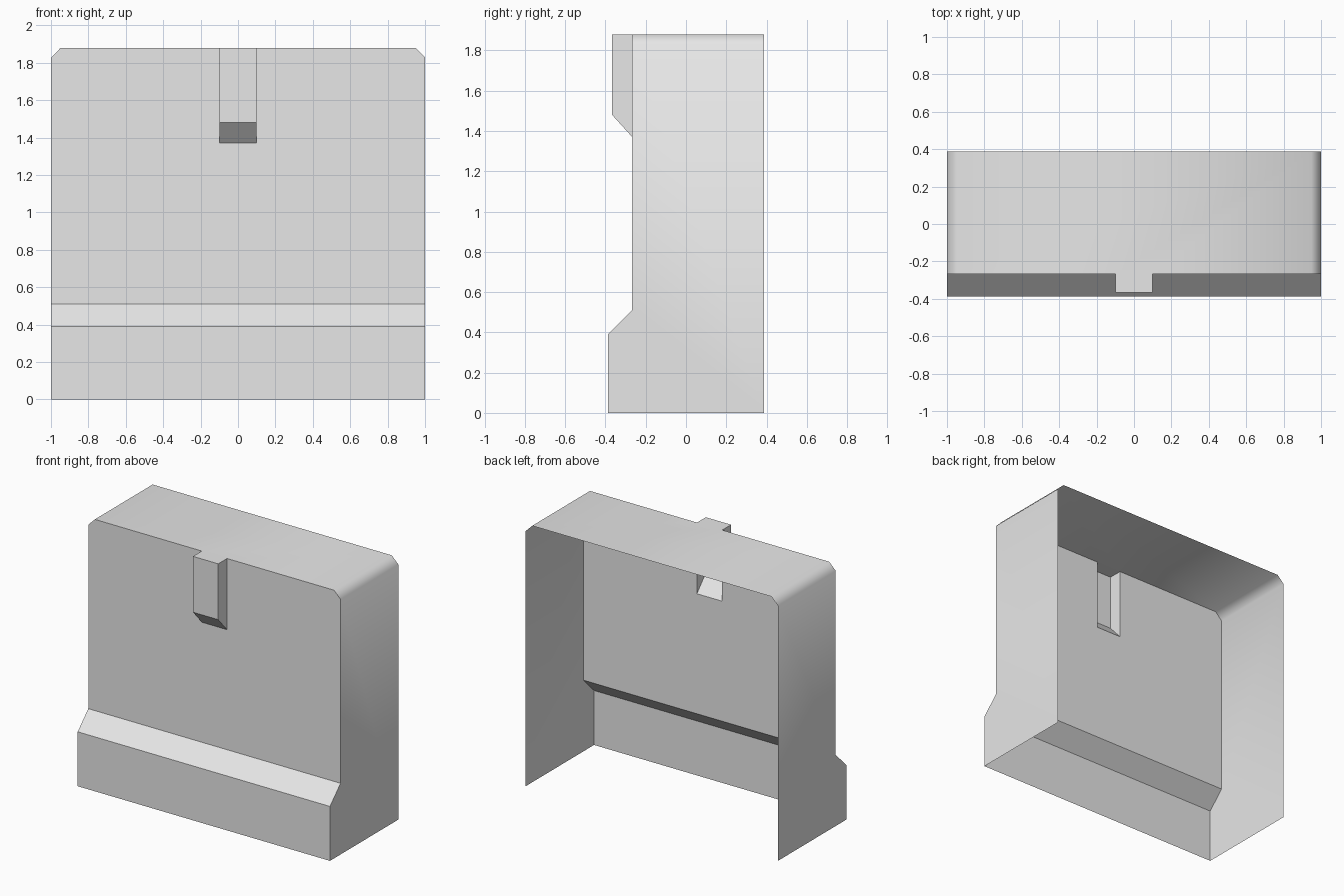
import bpy
import bmesh
from mathutils import Vector

cube = bpy.data.objects.get("Cube")
if cube:
    bpy.data.objects.remove(cube)

grey = bpy.data.materials.new("plain grey")
grey.use_nodes = True
grey.diffuse_color = (0.8, 0.8, 0.8, 1)
grey.node_tree.nodes["Principled BSDF"].inputs["Base Color"].default_value = grey.diffuse_color

# Main dimensions
W, H, C = 1.0, 1.88, 0.052            # half width, height, corner cut
BACK, FRONT, FOOT = 0.387, -0.267, -0.387
STEP_LOW, STEP_HIGH = 0.39, 0.51
TAB_W, TAB_Y, TAB_LOW, TAB_HIGH = 0.1, -0.367, 1.37, 1.48


def sheet(name, faces, smooth=False):
    """Build an open sheet from (outward direction, points) faces."""
    bm = bmesh.new()
    for outward, points in faces:
        face = bm.faces.new([bm.verts.new(p) for p in points])
        face.normal_update()
        if face.normal.dot(Vector(outward)) < 0:
            face.normal_flip()
        face.smooth = smooth
    bmesh.ops.remove_doubles(bm, verts=bm.verts[:], dist=0.0001)
    mesh = bpy.data.meshes.new(name)
    bm.to_mesh(mesh)
    bm.free()
    mesh.materials.append(grey)
    obj = bpy.data.objects.new(name, mesh)
    bpy.context.collection.objects.link(obj)
    return obj


def mirrored(points):
    """Close an outline with its mirror image in x."""
    return points + [(-x, y, z) for x, y, z in reversed(points)]


# Top and sides: one smooth wrap with cut corners
side_profile = [(FOOT, 0), (BACK, 0), (BACK, H - C), (FRONT, H - C),
                (FRONT, STEP_HIGH), (FOOT, STEP_LOW)]
wrap = [((0, 0, 1), mirrored([(TAB_W, TAB_Y, H), (TAB_W, FRONT, H),
                              (W - C, FRONT, H), (W - C, BACK, H)]))]
for s in (-1, 1):
    wrap.append(((s, 0, 0), [(s * W, y, z) for y, z in side_profile]))
    wrap.append(((s, 0, 1), [(s * (W - C), FRONT, H), (s * (W - C), BACK, H),
                             (s * W, BACK, H - C), (s * W, FRONT, H - C)]))
sheet("top_and_sides", wrap, smooth=True)

# Front panel, notched behind the tab, with the stepped foot
sheet("front_panel", [
    ((0, -1, 0), mirrored([(W, FRONT, STEP_HIGH), (W, FRONT, H - C), (W - C, FRONT, H),
                           (TAB_W, FRONT, H), (TAB_W, FRONT, TAB_LOW)])),
    ((0, -1, 1), mirrored([(W, FOOT, STEP_LOW), (W, FRONT, STEP_HIGH)])),
    ((0, -1, 0), mirrored([(W, FOOT, 0), (W, FOOT, STEP_LOW)])),
])

# Hollow tab at the top of the front
tab = [
    ((0, -1, 0), mirrored([(TAB_W, TAB_Y, TAB_HIGH), (TAB_W, TAB_Y, H)])),
    ((0, -1, -1), mirrored([(TAB_W, FRONT, TAB_LOW), (TAB_W, TAB_Y, TAB_HIGH)])),
]
for s in (-1, 1):
    x = s * TAB_W
    tab.append(((s, 0, 0), [(x, TAB_Y, H), (x, TAB_Y, TAB_HIGH),
                            (x, FRONT, TAB_LOW), (x, FRONT, H)]))
sheet("front_tab", tab)
